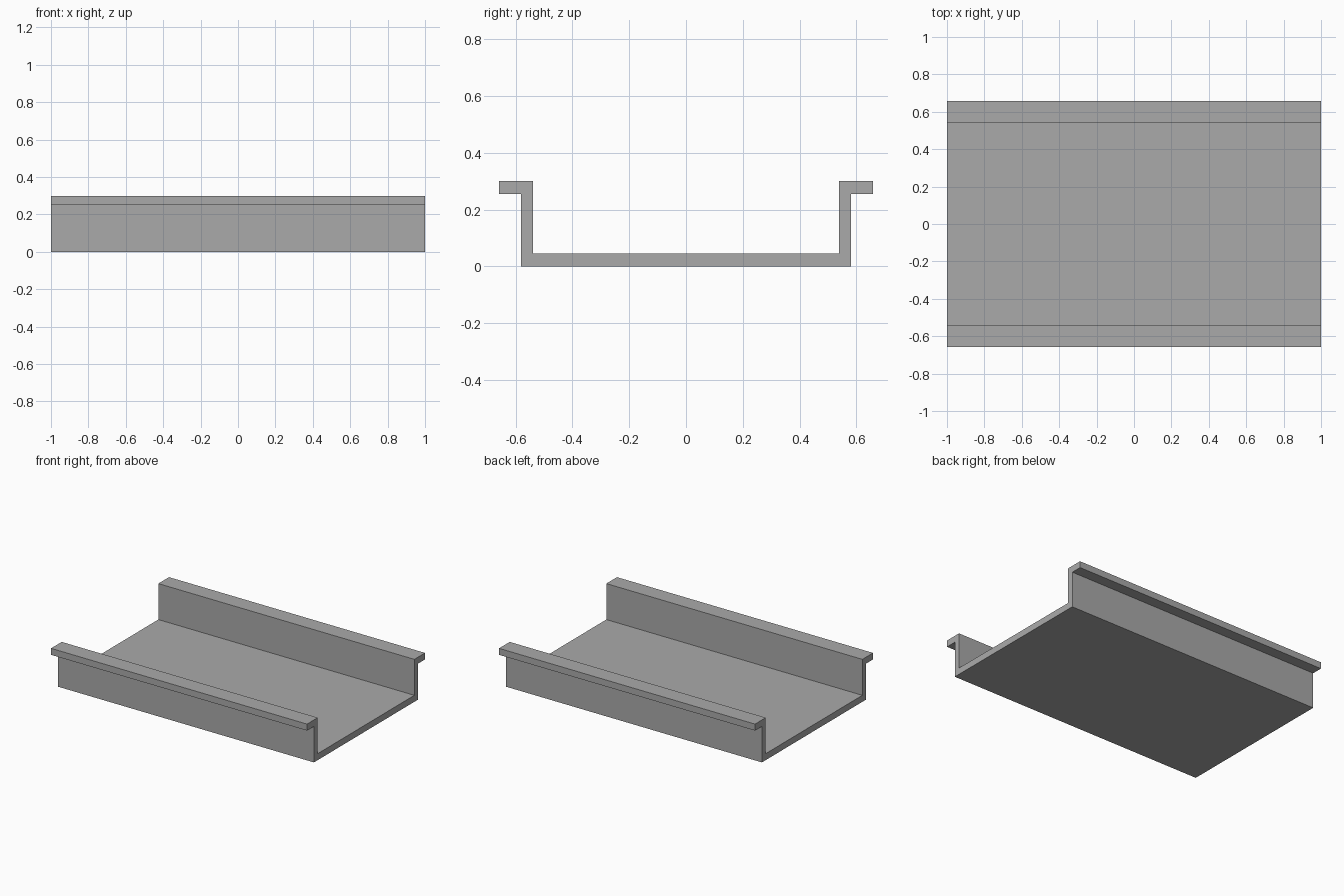
import bpy
import bmesh

cube = bpy.data.objects.get("Cube")
if cube:
    bpy.data.objects.remove(cube, do_unlink=True)

# Plain grey finish
grey = bpy.data.materials.new("plain grey")
grey.use_nodes = True
colour = (0.4, 0.4, 0.4, 1)
grey.diffuse_color = colour
grey.node_tree.nodes["Principled BSDF"].inputs["Base Color"].default_value = colour

# Channel dimensions
half_length = 1.0
inner, outer, lip = 0.539, 0.581, 0.658
floor_top, lip_bottom, height = 0.046, 0.254, 0.3

# Half cross-section, mirrored to give the whole flanged channel outline
half = [(outer, 0), (outer, lip_bottom), (lip, lip_bottom),
        (lip, height), (inner, height), (inner, floor_top)]
outline = half + [(-y, z) for y, z in reversed(half)]

# Extrude the outline along the length
bm = bmesh.new()
end = bm.faces.new([bm.verts.new((-half_length, y, z)) for y, z in outline])
extruded = bmesh.ops.extrude_face_region(bm, geom=[end])["geom"]
bmesh.ops.translate(bm, vec=(2 * half_length, 0, 0),
                    verts=[v for v in extruded if isinstance(v, bmesh.types.BMVert)])
bmesh.ops.recalc_face_normals(bm, faces=bm.faces[:])

mesh = bpy.data.meshes.new("flanged_channel")
bm.to_mesh(mesh)
bm.free()
mesh.materials.append(grey)
channel = bpy.data.objects.new("flanged_channel", mesh)
bpy.context.collection.objects.link(channel)
